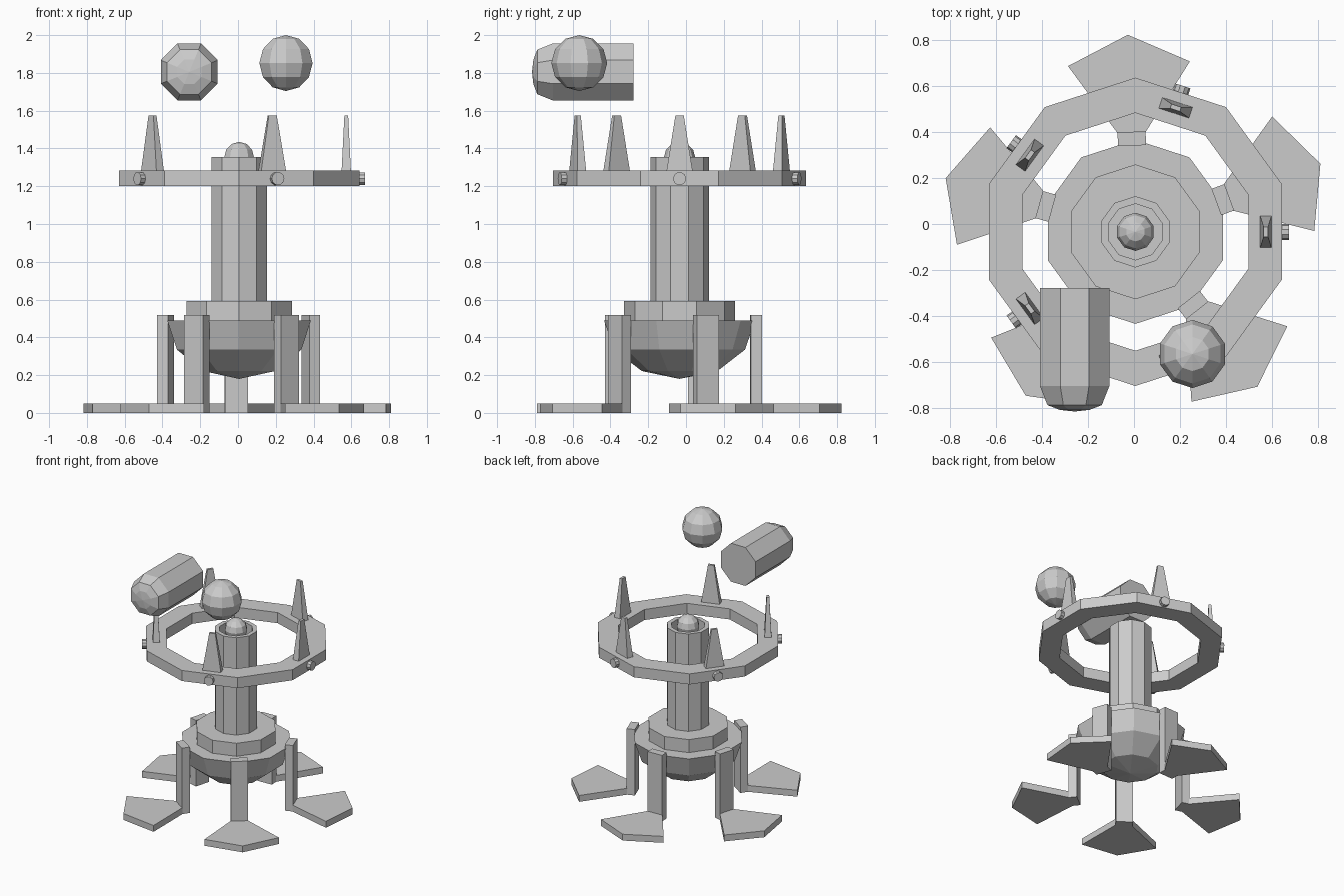
import bpy, bmesh, math
from mathutils import Matrix, Vector

cube = bpy.data.objects.get("Cube")
if cube:
    bpy.data.objects.remove(cube, do_unlink=True)

CENTRE = Vector((0.006, -0.034, 0))

grey = bpy.data.materials.new("plain grey")
grey.use_nodes = True
colour = (0.6, 0.6, 0.6, 1)
grey.diffuse_color = colour
grey.node_tree.nodes["Principled BSDF"].inputs["Base Color"].default_value = colour


def add_part(name, bm, matrix):
    """Turn a bmesh into a placed, flat-shaded object."""
    bmesh.ops.remove_doubles(bm, verts=bm.verts, dist=1e-5)
    bmesh.ops.recalc_face_normals(bm, faces=bm.faces)
    mesh = bpy.data.meshes.new(name)
    bm.to_mesh(mesh)
    bm.free()
    mesh.materials.append(grey)
    obj = bpy.data.objects.new(name, mesh)
    obj.matrix_world = matrix
    bpy.context.collection.objects.link(obj)


def lathe(name, profile, matrix, sides=10, start=math.pi / 2, closed=False):
    """Spin (radius, height) points around z; radius 0 makes a pole."""
    bm = bmesh.new()
    rings = []
    for r, z in profile:
        if r < 1e-6:
            rings.append([bm.verts.new((0, 0, z))] * sides)
        else:
            angles = [start + i * math.tau / sides for i in range(sides)]
            rings.append([bm.verts.new((r * math.cos(a), r * math.sin(a), z)) for a in angles])
    pairs = list(zip(rings, rings[1:]))
    if closed:
        pairs.append((rings[-1], rings[0]))
    for low, high in pairs:
        for i in range(sides):
            j = (i + 1) % sides
            corners = dict.fromkeys((low[i], low[j], high[j], high[i]))
            bm.faces.new(list(corners))
    if not closed:
        for ring in (rings[0], rings[-1]):
            if len(set(ring)) == sides:
                bm.faces.new(ring)
    add_part(name, bm, matrix)


def prism(name, base, top, z0, z1, matrix):
    """Join two outlines with the same number of points."""
    bm = bmesh.new()
    low = [bm.verts.new((x, y, z0)) for x, y in base]
    high = [bm.verts.new((x, y, z1)) for x, y in top]
    bm.faces.new(low)
    bm.faces.new(high)
    for i in range(len(low)):
        j = (i + 1) % len(low)
        bm.faces.new((low[i], low[j], high[j], high[i]))
    add_part(name, bm, matrix)


def rectangle(x0, x1, half):
    return [(x0, -half), (x1, -half), (x1, half), (x0, half)]


def arc(radius, height, first, last):
    """Elliptical profile in 30 degree steps."""
    steps = [math.radians(a) for a in range(first, last + 1, 30)]
    return [(radius * math.cos(a), height * math.sin(a)) for a in steps]


axis = Matrix.Translation(CENTRE)
up = lambda z: axis @ Matrix.Translation((0, 0, z))

# Body: faceted bowl, stepped collar and open-topped column
lathe("bowl", arc(0.4, 0.31, -90, 0), up(0.49))
lathe("collar", [(0.293, 0.48), (0.293, 0.592)], axis)
lathe("column", [(0.155, 0.58), (0.155, 1.355), (0.122, 1.355), (0.122, 1.22)], axis)
lathe("column_ball", arc(0.083, 0.083, -90, 90), up(1.352))

# Floating ring
lathe("ring", [(0.517, 1.2), (0.67, 1.2), (0.67, 1.283), (0.517, 1.283)], axis, closed=True)

foot = [(0.40, -0.06), (0.43, -0.06), (0.731, -0.265), (0.857, 0),
        (0.731, 0.265), (0.43, 0.06), (0.40, 0.06)]
for i in range(5):
    turn = math.radians(72 * i)
    spin = axis @ Matrix.Rotation(turn, 4, 'Z')
    # Spikes and side knobs sit on the middle of every other ring face
    prism("spike_%d" % (i + 1), rectangle(0.542, 0.592, 0.07),
          rectangle(0.557, 0.577, 0.022), 1.275, 1.575, spin)
    outward = spin @ Matrix.Translation((0.63, 0, 1.24)) @ Matrix.Rotation(math.pi / 2, 4, 'Y')
    lathe("knob_%d" % (i + 1), [(0.035, 0), (0.035, 0.037)], outward)
    # Legs and spade-shaped feet
    spin = axis @ Matrix.Rotation(turn + math.radians(20.2), 4, 'Z')
    prism("leg_%d" % (i + 1), rectangle(0.375, 0.435, 0.061),
          rectangle(0.375, 0.435, 0.061), 0, 0.517, spin)
    prism("foot_%d" % (i + 1), foot, foot, 0, 0.05, spin)

# Hovering capsule, domed towards the front
forward = Matrix.Translation((-0.258, 0, 1.805)) @ Matrix.Rotation(math.pi / 2, 4, 'X')
lathe("capsule", [(0.163, 0.278), (0.163, 0.705), (0.128, 0.787), (0.07, 0.808), (0, 0.815)],
      forward, sides=8, start=math.pi / 8)

# Hovering ball
lathe("hovering_ball", arc(0.148, 0.148, -90, 90), Matrix.Translation((0.254, -0.565, 1.852)))
